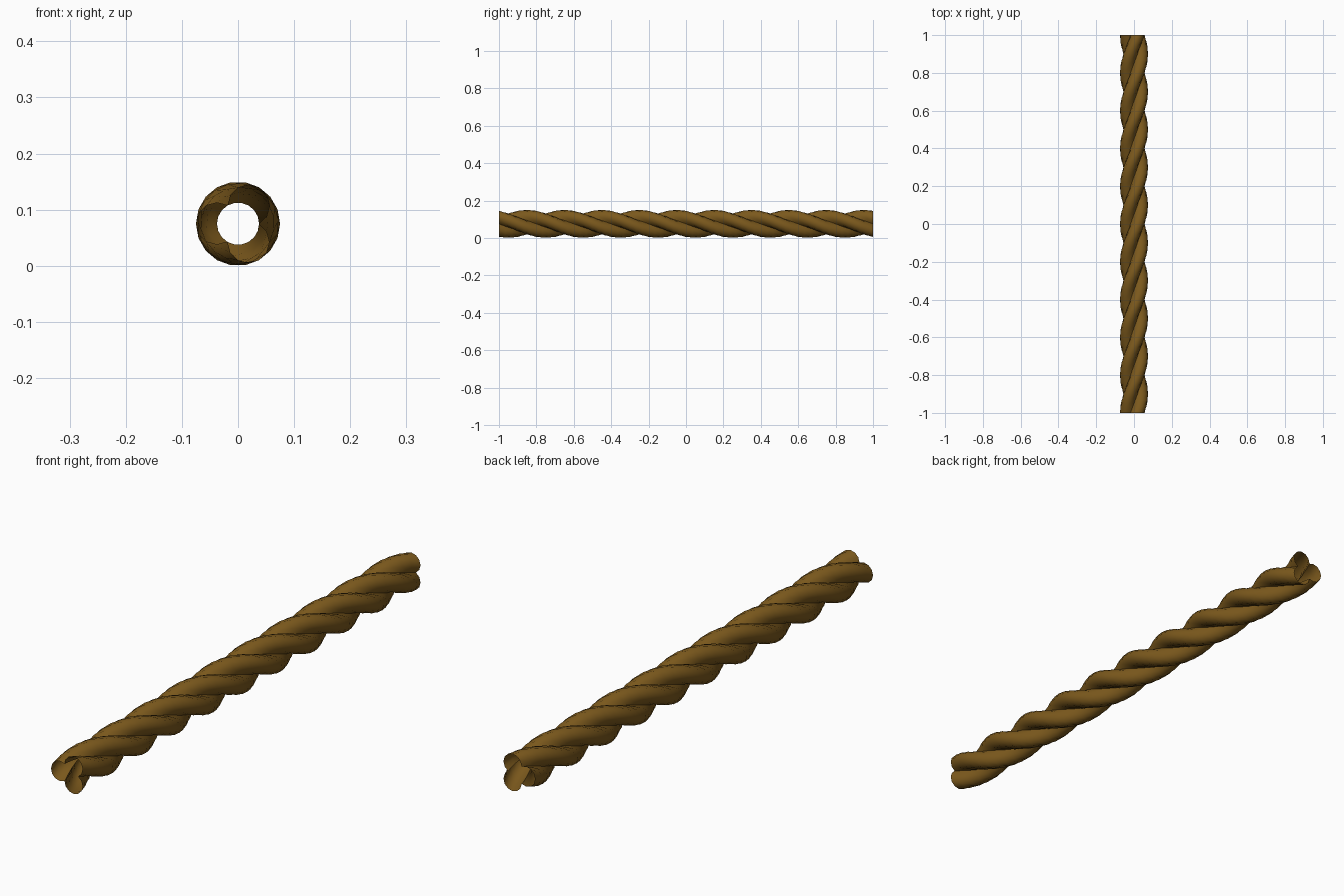
import bpy, bmesh, math

if "Cube" in bpy.data.objects:
    bpy.data.objects.remove(bpy.data.objects["Cube"])

OUTER = 0.075          # rope radius
R = OUTER / 2          # strand centre distance and strand radius
LENGTH, PITCH = 2.0, 0.6
STEPS, ARC = 60, 8     # rings along the rope, sides per strand arc

mat = bpy.data.materials.new("rope_brown")
mat.diffuse_color = (0.2, 0.1, 0.012, 1)
mat.use_nodes = True
mat.node_tree.nodes["Principled BSDF"].inputs["Base Color"].default_value = mat.diffuse_color


def strand(name, phase):
    """Open outer arc of one strand, swept along a helix on the y axis."""
    bm = bmesh.new()
    rings = []
    for i in range(STEPS + 1):
        y = -LENGTH / 2 + LENGTH * i / STEPS
        turn = phase + 2 * math.pi * (y + LENGTH / 2) / PITCH
        ring = []
        for j in range(ARC + 1):
            a = turn + math.radians(-120 + 240 * j / ARC)
            x = R * (math.sin(turn) + math.sin(a))
            z = R * (math.cos(turn) + math.cos(a))
            ring.append(bm.verts.new((x, y, z + OUTER)))
        rings.append(ring)
    for a, b in zip(rings, rings[1:]):
        for j in range(ARC):
            f = bm.faces.new((a[j], b[j], b[j + 1], a[j + 1]))
            f.smooth = True
    # make the faces point away from the strand centre
    bm.normal_update()
    bm.faces.ensure_lookup_table()
    f = bm.faces[ARC // 2]
    c = f.calc_center_median()
    if f.normal.x * c.x + f.normal.z * (c.z - OUTER) < 0:
        bmesh.ops.reverse_faces(bm, faces=bm.faces[:])
    me = bpy.data.meshes.new(name)
    bm.to_mesh(me)
    bm.free()
    me.materials.append(mat)
    ob = bpy.data.objects.new(name, me)
    bpy.context.collection.objects.link(ob)


# three strands twisted round each other
for k in range(3):
    strand(f"rope_strand_{k + 1}", math.radians(-90 + 120 * k))
